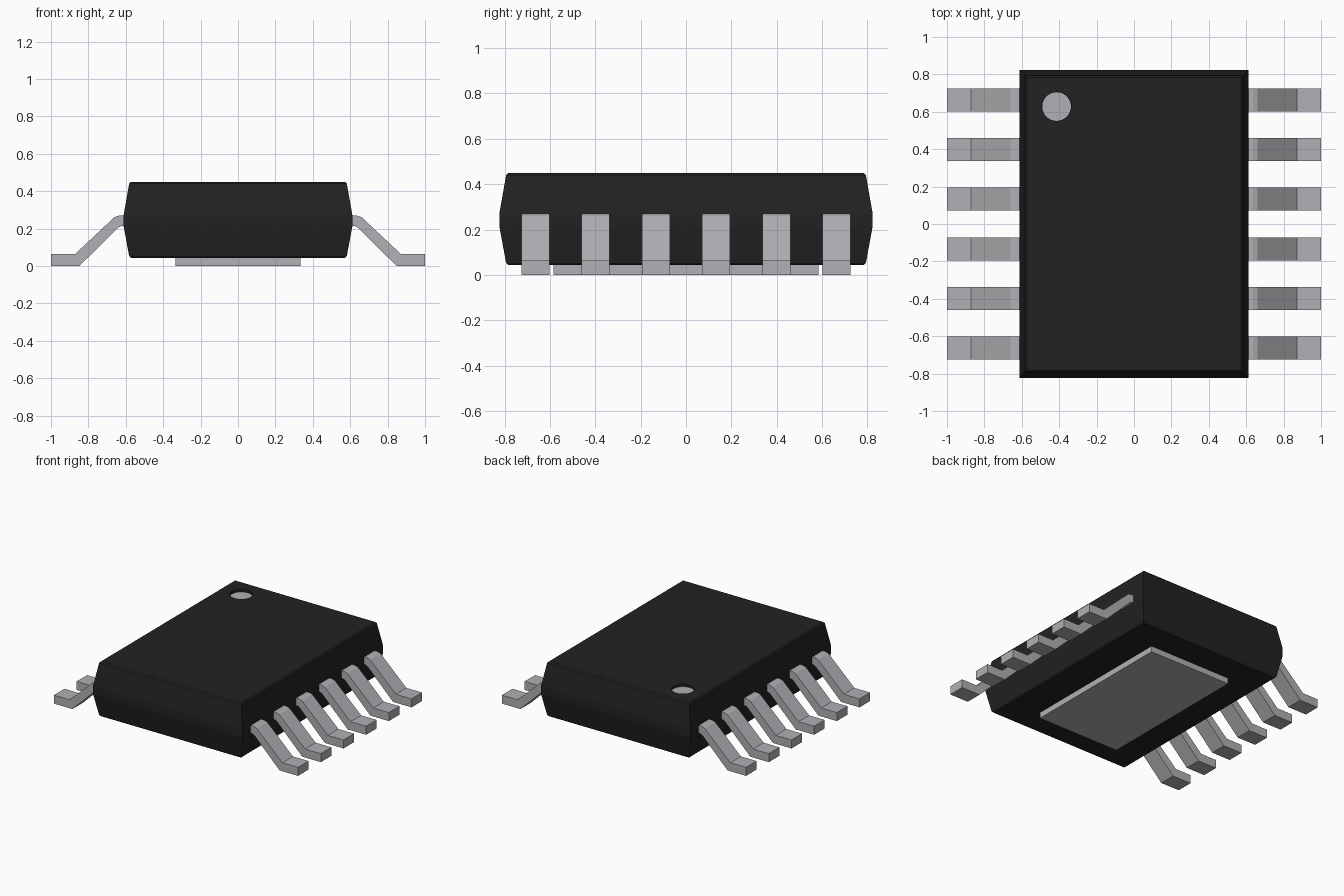
import bpy, bmesh

if "Cube" in bpy.data.objects:
    bpy.data.objects.remove(bpy.data.objects["Cube"])


def material(name, rgb):
    m = bpy.data.materials.new(name)
    m.diffuse_color = (*rgb, 1)
    m.use_nodes = True
    m.node_tree.nodes["Principled BSDF"].inputs["Base Color"].default_value = m.diffuse_color
    return m


black = material("black plastic", (0.016, 0.016, 0.016))
metal = material("tinned metal", (0.44, 0.44, 0.465))


def finish(name, bm, mat):
    bmesh.ops.recalc_face_normals(bm, faces=bm.faces)
    mesh = bpy.data.meshes.new(name)
    bm.to_mesh(mesh)
    bm.free()
    mesh.materials.append(mat)
    ob = bpy.data.objects.new(name, mesh)
    bpy.context.collection.objects.link(ob)
    return ob


def cylinder(name, x, y, z0, z1, r, mat):
    bm = bmesh.new()
    bmesh.ops.create_cone(bm, cap_ends=True, segments=48, radius1=r, radius2=r, depth=z1 - z0)
    bmesh.ops.translate(bm, verts=bm.verts, vec=(x, y, (z0 + z1) / 2))
    return finish(name, bm, mat)


# moulded body: stacked rectangles, widest at the lead line
bm = bmesh.new()
rings = []
for z, inset in [(0.043, 0.04), (0.053, 0.03), (0.215, 0), (0.27, 0), (0.44, 0.03), (0.45, 0.04)]:
    x, y = 0.612 - inset, 0.823 - inset
    rings.append([bm.verts.new((sx * x, sy * y, z))
                  for sx, sy in [(-1, -1), (1, -1), (1, 1), (-1, 1)]])
for a, b in zip(rings, rings[1:]):
    for i in range(4):
        j = (i + 1) % 4
        bm.faces.new((a[i], a[j], b[j], b[i]))
bm.faces.new(rings[0])
bm.faces.new(rings[-1])
body = finish("body", bm, black)

# recessed pin-one mark
DOT = (-0.414, 0.628)
cutter = cylinder("mark_cutter", *DOT, 0.428, 0.5, 0.077, black)
cutter.hide_render = True
cut = body.modifiers.new("mark recess", "BOOLEAN")
cut.operation = "DIFFERENCE"
cut.solver = "EXACT"
cut.object = cutter
bpy.context.view_layer.objects.active = body
bpy.ops.object.modifier_apply(modifier=cut.name)
bpy.data.objects.remove(cutter)
cylinder("pin_one_mark", *DOT, 0.424, 0.431, 0.0765, metal)

# thermal pad underneath
bm = bmesh.new()
bmesh.ops.create_cube(bm, size=1)
bmesh.ops.scale(bm, verts=bm.verts, vec=(0.67, 1.166, 0.05))
bmesh.ops.translate(bm, verts=bm.verts, vec=(0, 0, 0.025))
finish("thermal_pad", bm, metal)

# gull-wing leads, six per side
PROFILE = [(0.58, 0.27), (0.635, 0.27), (0.66, 0.262), (0.872, 0.063), (1.0, 0.063),
           (1.0, 0), (0.848, 0), (0.64, 0.205), (0.625, 0.213), (0.58, 0.215)]
for side, label in ((-1, "left"), (1, "right")):
    for i in range(6):
        y = (i - 2.5) * 0.2655
        bm = bmesh.new()
        face = bm.faces.new([bm.verts.new((side * px, y - 0.0615, pz)) for px, pz in PROFILE])
        ext = bmesh.ops.extrude_face_region(bm, geom=[face], use_keep_orig=True)
        moved = [g for g in ext["geom"] if isinstance(g, bmesh.types.BMVert)]
        bmesh.ops.translate(bm, verts=moved, vec=(0, 0.123, 0))
        finish(f"{label}_lead_{i + 1}", bm, metal)
